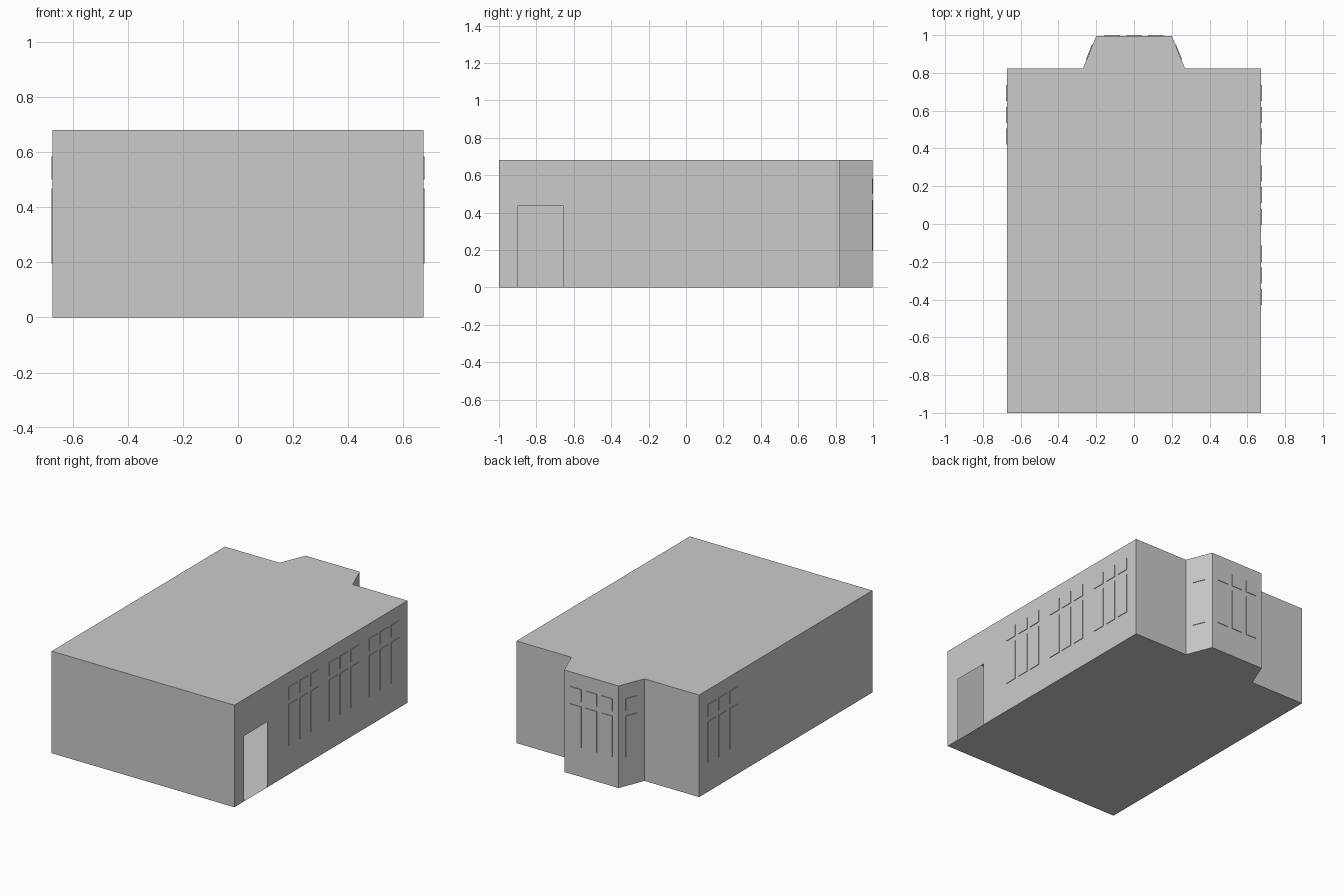
import bpy, bmesh
from mathutils import Vector

if "Cube" in bpy.data.objects:
    bpy.data.objects.remove(bpy.data.objects["Cube"])

H = 0.68                              # room height
W, FRONT, BACK = 0.673, -1.0, 0.823   # half width, front and back wall
BAY_Y = 0.996                         # outer wall of the bay
OUT = 0.004                           # pane pocket depth
PANE_W, PITCH = 0.085, 0.115
ROWS = [(0.195, 0.468), (0.50, 0.583)]
DOOR = (0.10, 0.345, 0.0, 0.436)      # start, end along right wall, bottom, top
UP = Vector((0, 0, 1))

walls, panes = bmesh.new(), bmesh.new()


def face(bm, pts):
    return bm.faces.new([bm.verts.new(p) for p in pts])


def wall(a, b, spans=(), door=None):
    """Wall from a to b; spans are pane start/end distances along it."""
    a, b = Vector((*a, 0)), Vector((*b, 0))
    d = (b - a).normalized()
    n = d.cross(UP)
    length = (b - a).length
    holes = [(s0, s1, z0, z1) for s0, s1 in spans for z0, z1 in ROWS]
    openings = holes + ([door] if door else [])
    ss = sorted({0.0, length, *[v for o in openings for v in o[:2]]})
    zs = sorted({0.0, H, *[v for o in openings for v in o[2:]]})

    def corners(s0, s1, z0, z1):
        return [a + d * s + UP * z for s, z in
                ((s0, z0), (s1, z0), (s1, z1), (s0, z1))]

    # solid cells around the openings
    for s0, s1 in zip(ss, ss[1:]):
        for z0, z1 in zip(zs, zs[1:]):
            s, z = (s0 + s1) / 2, (z0 + z1) / 2
            if not any(o[0] < s < o[1] and o[2] < z < o[3] for o in openings):
                face(walls, corners(s0, s1, z0, z1))
    # shallow panes pushed outward
    for h in holes:
        q = corners(*h)
        o = [p + n * OUT for p in q]
        face(panes, o)
        for i in range(4):
            j = (i + 1) % 4
            face(panes, (q[i], q[j], o[j], o[i]))


def group(start, count=3, width=PANE_W):
    return [(start + i * PITCH, start + i * PITCH + width) for i in range(count)]


# floor plan, counterclockwise
plan = [(-W, FRONT), (W, FRONT), (W, BACK), (0.27, BACK), (0.2, BAY_Y),
        (-0.2, BAY_Y), (-0.27, BACK), (-W, BACK)]
bay_len = (Vector(plan[4]) - Vector(plan[3])).length
bay_side = [(bay_len / 2 - 0.042, bay_len / 2 + 0.042)]
windows = {
    1: [p for y in (-0.43, -0.005, 0.42) for p in group(y - FRONT)],
    3: bay_side,
    4: group(0.2 - PITCH - 0.041, 3, 0.082),
    5: bay_side,
    7: group(BACK - 0.735),
}
for i, a in enumerate(plan):
    wall(a, plan[(i + 1) % len(plan)], windows.get(i, ()), DOOR if i == 1 else None)

# floor and ceiling
floor, roof = bmesh.new(), bmesh.new()
face(floor, [(x, y, 0) for x, y in reversed(plan)])
face(roof, [(x, y, H) for x, y in plan])

for name, bm in (("walls", walls), ("window_panes", panes),
                 ("floor", floor), ("roof", roof)):
    bmesh.ops.remove_doubles(bm, verts=bm.verts, dist=1e-5)
    me = bpy.data.meshes.new(name)
    bm.to_mesh(me)
    bm.free()
    bpy.context.collection.objects.link(bpy.data.objects.new(name, me))
